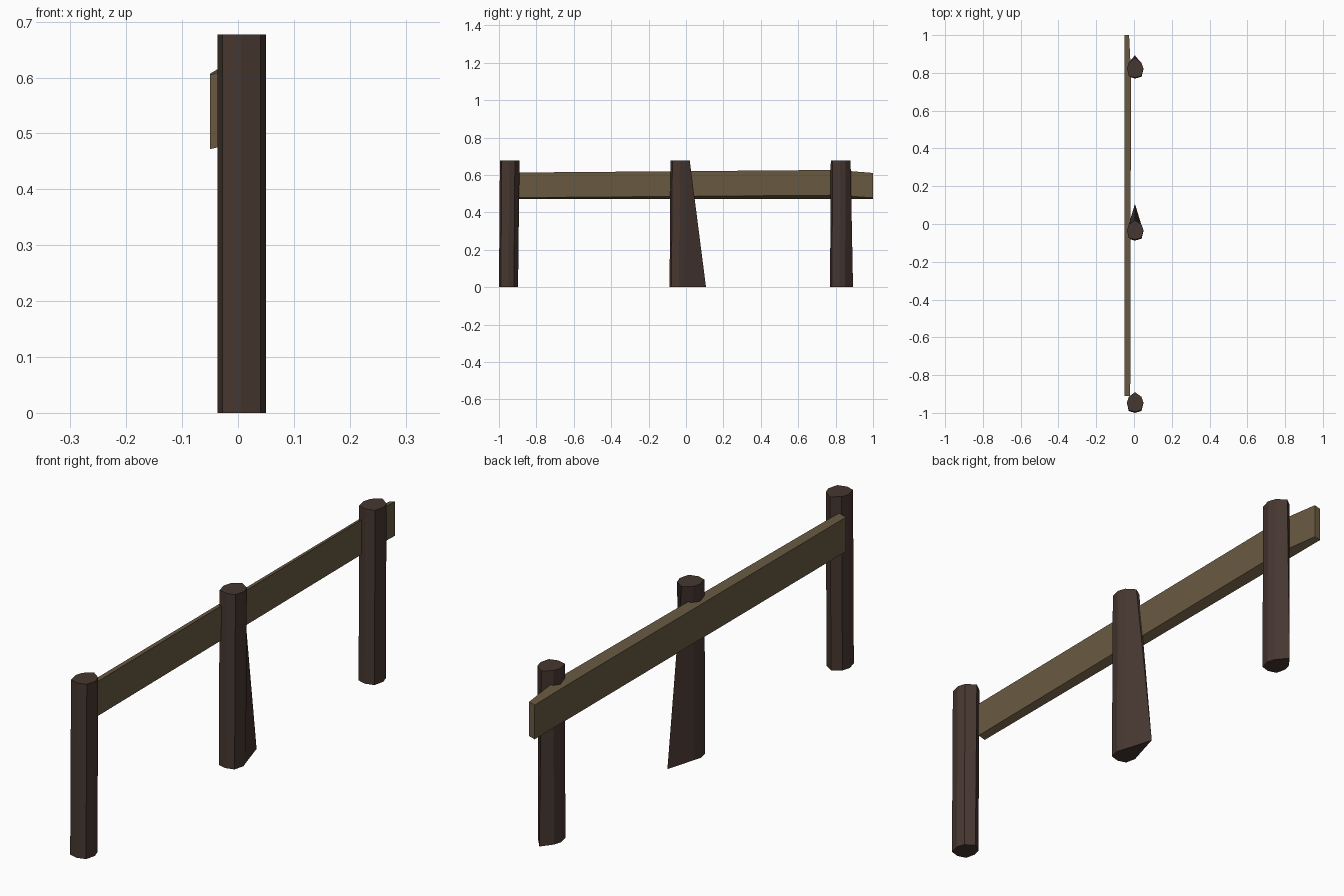
import bpy, bmesh

if "Cube" in bpy.data.objects:
    bpy.data.objects.remove(bpy.data.objects["Cube"])

def material(name, color):
    m = bpy.data.materials.new(name)
    m.diffuse_color = (*color, 1)
    m.use_nodes = True
    m.node_tree.nodes["Principled BSDF"].inputs["Base Color"].default_value = m.diffuse_color
    return m

post_wood = material("dark bark brown", (0.061, 0.038, 0.030))
rail_wood = material("weathered plank", (0.141, 0.102, 0.054))

def loft(name, sections, mat):
    """Skin a row of matching cross-sections and cap both ends."""
    bm = bmesh.new()
    rings = [[bm.verts.new(p) for p in s] for s in sections]
    n = len(rings[0])
    for a, b in zip(rings, rings[1:]):
        for i in range(n):
            j = (i + 1) % n
            bm.faces.new((a[i], a[j], b[j], b[i]))
    bm.faces.new(rings[0][::-1])
    bm.faces.new(rings[-1])
    bmesh.ops.recalc_face_normals(bm, faces=bm.faces)
    me = bpy.data.meshes.new(name)
    bm.to_mesh(me)
    bm.free()
    me.materials.append(mat)
    bpy.context.collection.objects.link(bpy.data.objects.new(name, me))

# Posts: rough octagons whose back corner leans out at the foot
def post_ring(front, back_tip, z):
    c = front + 0.05
    return [(0.005, front, z), (0.04, c - 0.04, z), (0.05, c, z), (0.04, c + 0.03, z),
            (0.005, back_tip, z), (-0.028, c + 0.03, z), (-0.037, c, z), (-0.028, c - 0.04, z)]

for name, front0, tip0, front1, tip1 in (
        ("front_post", -1.0, -0.898, -0.995, -0.89),
        ("middle_post", -0.088, 0.107, -0.083, 0.02),
        ("back_post", 0.77, 0.893, 0.774, 0.88)):
    loft(name, [post_ring(front0, tip0, 0), post_ring(front1, tip1, 0.677)], post_wood)

# Rail: plank that swells towards the back post, then narrows at its tip
def rail_ring(y, outer, inner, low_out, low_in, top_out, top_in):
    return [(outer, y, low_out), (inner, y, low_in), (inner, y, top_in), (outer, y, top_out)]

loft("rail", [rail_ring(-0.91, -0.05, -0.02, 0.472, 0.479, 0.605, 0.613),
              rail_ring(0.80, -0.05, -0.016, 0.472, 0.492, 0.607, 0.627),
              rail_ring(1.0, -0.05, -0.026, 0.472, 0.478, 0.605, 0.611)], rail_wood)
